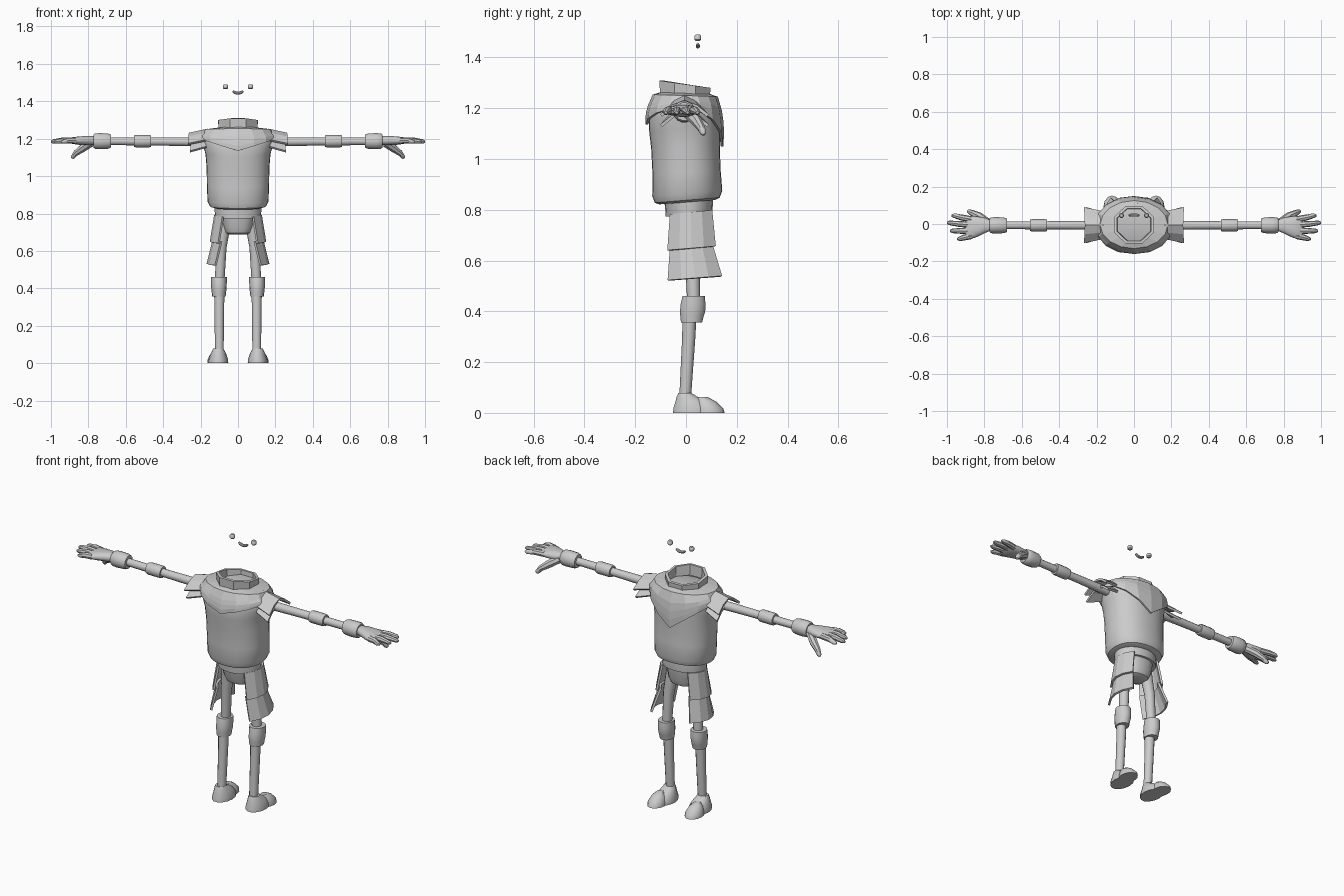
import bpy, bmesh, math
from mathutils import Vector

if "Cube" in bpy.data.objects:
    bpy.data.objects.remove(bpy.data.objects["Cube"])

grey = bpy.data.materials.new("plain grey")
grey.diffuse_color = (0.6, 0.6, 0.6, 1)
grey.use_nodes = True
grey.node_tree.nodes["Principled BSDF"].inputs["Base Color"].default_value = grey.diffuse_color


def finish(name, bm, mirror=False, thick=0, smooth=True):
    bmesh.ops.recalc_face_normals(bm, faces=bm.faces)
    me = bpy.data.meshes.new(name)
    bm.to_mesh(me)
    bm.free()
    ob = bpy.data.objects.new(name, me)
    bpy.context.collection.objects.link(ob)
    me.materials.append(grey)
    if smooth:
        bpy.ops.object.select_all(action='DESELECT')
        ob.select_set(True)
        bpy.context.view_layer.objects.active = ob
        bpy.ops.object.shade_smooth_by_angle(angle=math.radians(40))
    if thick:
        m = ob.modifiers.new("Thickness", 'SOLIDIFY')
        m.thickness, m.offset = thick, 0
    if mirror:
        m = ob.modifiers.new("Mirror", 'MIRROR')
        m.use_mirror_merge = False
    return ob


def skin(rows, closed=True, caps=True):
    """Join rows of points into a surface."""
    bm = bmesh.new()
    vs = [[bm.verts.new(p) for p in row] for row in rows]
    n = len(rows[0])
    for a, b in zip(vs, vs[1:]):
        for i in range(n if closed else n - 1):
            j = (i + 1) % n
            bm.faces.new((a[i], a[j], b[j], b[i]))
    if closed and caps:
        bm.faces.new(vs[0])
        bm.faces.new(vs[-1])
    return bm


def spow(v, e):
    return math.copysign(abs(v) ** e, v)


def ring(c, rx, ry, n, tilt=0, e=1, turn=0):
    """Horizontal oval; tilt raises it toward +y."""
    pts = []
    for i in range(n):
        t = 2 * math.pi * i / n + turn
        x, y = rx * spow(math.cos(t), e), ry * spow(math.sin(t), e)
        pts.append((c[0] + x, c[1] + y, c[2] + tilt * y))
    return pts


def stack(name, levels, n=24, tilt=0, e=1, x=0, **kw):
    """Levels of (z, centre y, half width, half depth)."""
    return finish(name, skin([ring((x, y, z), rx, ry, n, tilt, e) for z, y, rx, ry in levels]), **kw)


def tube(name, pts, n=12, **kw):
    """Round limb through points of (x, y, z, radius)."""
    rows = []
    for i, p in enumerate(pts):
        a, b = pts[max(i - 1, 0)], pts[min(i + 1, len(pts) - 1)]
        q = (Vector(b[:3]) - Vector(a[:3])).to_track_quat('Z', 'Y')
        rows.append([Vector(p[:3]) + q @ Vector(v) for v in ring((0, 0, 0), p[3], p[3], n)])
    return finish(name, skin(rows), **kw)


def plate(name, f, nu=6, nv=1, thick=0.012, **kw):
    """Curved sheet f(u, v), u in -1..1 and v in 0..1."""
    rows = [[f(2 * i / nu - 1, j / nv) for i in range(nu + 1)] for j in range(nv + 1)]
    return finish(name, skin(rows, closed=False), thick=thick, **kw)


def mix(a, b, t):
    return a + (b - a) * t


# Torso
TORSO = [(0.83, 0.005, 0.125, 0.11), (0.838, 0.005, 0.15, 0.128), (0.865, 0.005, 0.163, 0.138),
         (0.95, 0.002, 0.166, 0.134), (1.05, -0.002, 0.168, 0.135), (1.12, -0.004, 0.174, 0.141),
         (1.17, -0.008, 0.188, 0.139), (1.21, -0.006, 0.19, 0.13), (1.24, -0.003, 0.16, 0.115),
         (1.25, -0.003, 0.1, 0.095)]
stack("torso", TORSO[:1] + TORSO[1:], n=32, tilt=0.08, e=0.9)


def torso_at(z):
    for a, b in zip(TORSO, TORSO[1:]):
        if z <= b[0]:
            t = (z - a[0]) / (b[0] - a[0])
            return [mix(p, q, t) for p, q in zip(a, b)][1:]
    return TORSO[-1][1:]


# Mantle: drops to a point at the chest and, less far, at the back
N = 16
rows = [ring((0, -0.003, 1.255), 0.095, 0.092, N, -0.05),
        ring((0, -0.003, 1.246), 0.178, 0.125, N, -0.03)]
for k in (0.25, 0.5, 0.75, 1):
    row = []
    for i in range(N):
        t = 2 * math.pi * i / N
        side = abs(math.cos(t))
        low = mix(1.05 if math.sin(t) > 0 else 1.135, 1.2, side)
        z = mix(1.235, low, k)
        cy, rx, ry = torso_at(z)
        row.append(((rx + 0.012) * spow(math.cos(t), 0.9),
                    cy + (ry + 0.009) * spow(math.sin(t), 0.9), z))
    rows.append(row)
finish("mantle", skin(rows, caps=False), thick=0.01, smooth=False)

# Collar: open faceted ring, higher at the back
turn = -math.pi / 2
finish("collar", skin([ring((0, -0.004, 1.245), 0.103, 0.098, 8, -0.05, 1, math.pi / 8),
                       ring((0, -0.004, 1.295), 0.107, 0.101, 8, -0.15, 1, math.pi / 8)],
                      caps=False), thick=0.016, smooth=False)

# Belt and pelvis
stack("belt", [(0.782, 0.012, 0.122, 0.092), (0.815, 0.012, 0.125, 0.094), (0.84, 0.01, 0.125, 0.095)],
      tilt=0.1)
stack("pelvis", [(0.688, 0.015, 0.045, 0.04), (0.697, 0.015, 0.066, 0.058), (0.725, 0.015, 0.078, 0.07),
                 (0.8, 0.012, 0.095, 0.08)], n=20, e=0.8)

# Shoulder pads: two overlapping layers
for name, x0, x1, z0, z1 in (("upper_shoulder_pad", 0.16, 0.262, 1.248, 1.226),
                             ("lower_shoulder_pad", 0.17, 0.25, 1.21, 1.186)):
    plate(name, lambda u, v: (mix(x0, x1, v) + 0.006 * v * u * u, -0.006 + mix(0.07, 0.092, v) * u,
                              mix(z0, z1, v) - 0.055 * abs(u) ** 1.6),
          nu=4, mirror=True, smooth=False)

# Hip guards: two flaring layers on each thigh
for name, x0, x1, z0, z1, h0, h1, c1 in (("upper_hip_guard", 0.122, 0.145, 0.79, 0.648, 0.08, 0.092, 0.022),
                                         ("lower_hip_guard", 0.13, 0.162, 0.66, 0.53, 0.08, 0.104, 0.035)):
    plate(name, lambda u, v: (mix(x0, x1, v) - 0.042 * u * u, mix(0.02, c1, v) + mix(h0, h1, v) * u,
                              mix(z0, z1, v) + 0.008 * u),
          nu=4, mirror=True, smooth=False)

# Legs
tube("thigh", [(0.07, 0.015, 0.76, 0.034), (0.09, 0.025, 0.62, 0.029), (0.098, 0.03, 0.43, 0.025)],
     mirror=True)
tube("shin", [(0.1, 0.014, 0.4, 0.028), (0.1, 0.011, 0.3, 0.026), (0.1, -0.004, 0.05, 0.023)],
     mirror=True)
stack("knee_guard", [(0.357, 0.022, 0.036, 0.043), (0.385, 0.024, 0.039, 0.048),
                     (0.4, 0.026, 0.041, 0.051), (0.43, 0.028, 0.042, 0.05), (0.46, 0.03, 0.042, 0.045)],
      n=14, x=0.102, mirror=True)

# Feet: boot with a separate toe cap, turned slightly outward
stack("boot", [(0, 0.025, 0.053, 0.078), (0.02, 0.025, 0.052, 0.076), (0.048, 0.018, 0.043, 0.06),
               (0.062, 0.005, 0.036, 0.044), (0.078, -0.004, 0.028, 0.027)], n=14, x=0.105, mirror=True)
stack("toe_cap", [(0, 0.092, 0.046, 0.06), (0.018, 0.09, 0.045, 0.057), (0.045, 0.078, 0.034, 0.04),
                  (0.062, 0.066, 0.016, 0.02)], n=12, x=0.117, mirror=True)

# Arms
Y, Z = -0.007, 1.187
tube("arm", [(0.16, Y, Z - 0.004, 0.025), (0.4, Y, Z - 0.002, 0.022), (0.79, Y, Z, 0.02)], mirror=True)
tube("elbow_band", [(0.465, Y, Z, 0.031), (0.475, Y, Z, 0.033), (0.545, Y, Z, 0.033), (0.555, Y, Z, 0.031)],
     mirror=True)
tube("wrist_cuff", [(0.68, Y, Z, 0.036), (0.695, Y, Z, 0.042), (0.74, Y, Z, 0.044), (0.765, Y, Z, 0.042),
                    (0.772, Y, Z, 0.036)], n=14, mirror=True)

# Hands
palm = []
for x, cy, ry, rz in ((0.76, -0.007, 0.025, 0.023), (0.8, -0.008, 0.042, 0.025),
                      (0.85, -0.016, 0.058, 0.023), (0.885, -0.02, 0.062, 0.018), (0.9, -0.022, 0.056, 0.01)):
    palm.append([(x, cy + p[0], Z + 0.003 + p[1]) for p in ring((0, 0, 0), ry, rz, 14, 0, 0.85)])
finish("palm", skin(palm), mirror=True)
for name, y0, y1, x1 in (("index_finger", 0.025, 0.045, 0.975), ("middle_finger", -0.005, 0.006, 1.0),
                         ("ring_finger", -0.036, -0.037, 0.983), ("little_finger", -0.064, -0.08, 0.945)):
    tube(name, [(0.87, y0, Z + 0.003, 0.017), (mix(0.87, x1, 0.5), mix(y0, y1, 0.5), Z + 0.004, 0.016),
                (x1 - 0.012, y1, Z - 0.002, 0.012), (x1, y1, Z - 0.004, 0.006)], n=8, mirror=True)
tube("thumb", [(0.785, 0.01, 1.178, 0.022), (0.83, 0.042, 1.15, 0.022), (0.868, 0.06, 1.122, 0.016),
               (0.883, 0.068, 1.102, 0.012), (0.887, 0.07, 1.095, 0.006)], n=8, mirror=True)

# Floating face: eyes and smile
tube("eye", [(0.067, 0.046, 1.465, 0.009), (0.067, 0.046, 1.47, 0.014), (0.067, 0.046, 1.484, 0.014),
             (0.067, 0.046, 1.49, 0.009)], n=10, mirror=True)
tube("smile", [(0.028 * i / 3, 0.047, 1.443 + 0.011 * (i / 3) ** 2, 0.008 - 0.003 * (abs(i) == 3))
               for i in range(-3, 4)], n=8)
